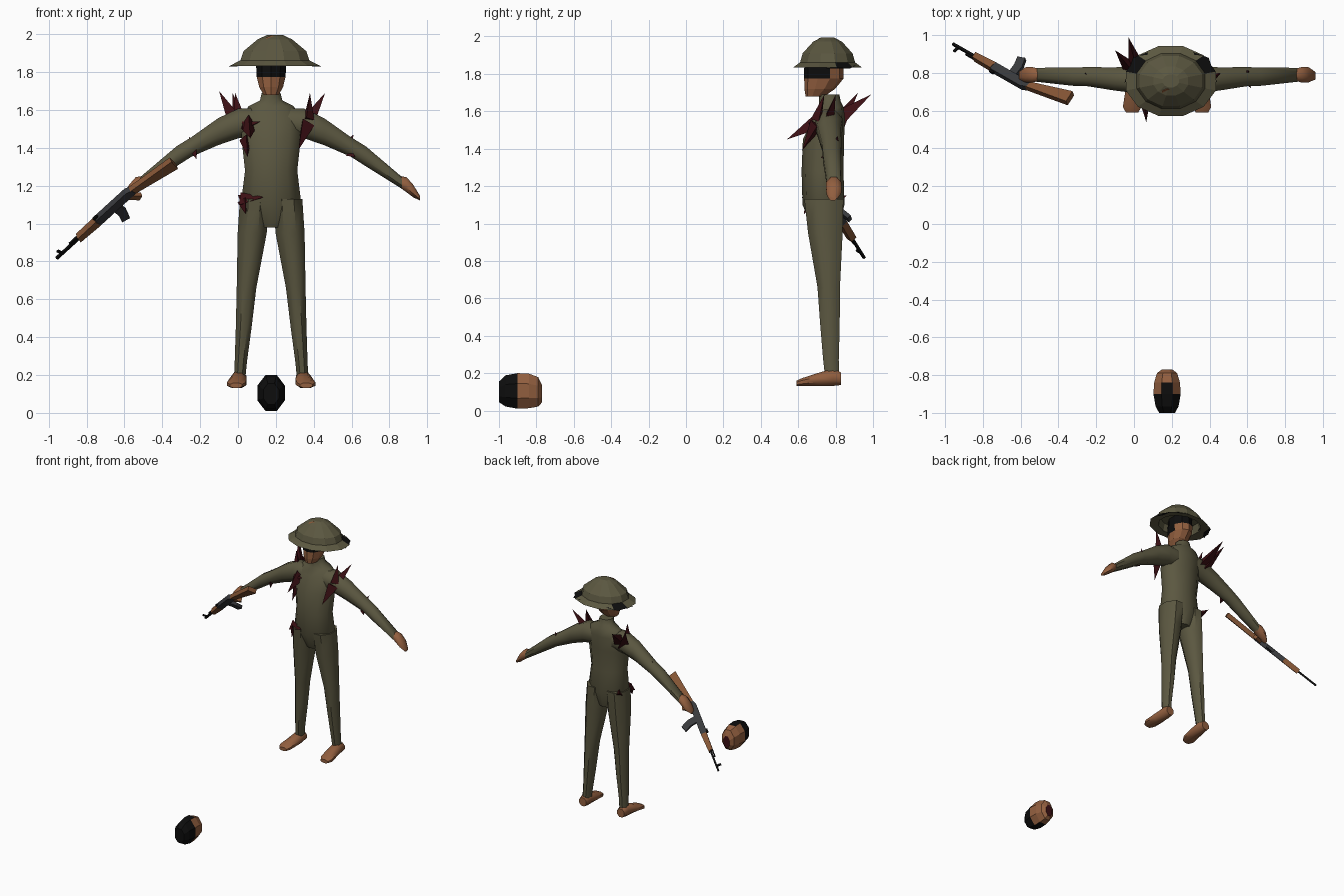
import bpy
import bmesh
import math
from mathutils import Vector, Matrix

default_cube = bpy.data.objects.get("Cube")
if default_cube:
    bpy.data.objects.remove(default_cube, do_unlink=True)


def make_material(name, red, green, blue):
    material = bpy.data.materials.new(name)
    material.use_nodes = True
    colour = (red, green, blue, 1)
    material.diffuse_color = colour
    material.node_tree.nodes["Principled BSDF"].inputs["Base Color"].default_value = colour
    return material


olive = make_material("olive cloth", .105, .096, .052)
skin = make_material("skin", .29, .115, .05)
wood = make_material("wood", .23, .09, .035)
black = make_material("black", .004, .004, .004)
steel = make_material("dark steel", .04, .042, .046)
blood = make_material("dark red", .045, .005, .007)

MIDDLE = .175
X, Y, Z = Vector((1, 0, 0)), Vector((0, 1, 0)), Vector((0, 0, 1))


def finish(name, bm, materials, rule=None, smooth=False):
    """Turn a bmesh into an object, choosing face materials by rule."""
    bmesh.ops.recalc_face_normals(bm, faces=bm.faces)
    bm.normal_update()
    if rule:
        for face in bm.faces:
            face.material_index = rule(face.calc_center_median(), face.normal)
    mesh = bpy.data.meshes.new(name)
    bm.to_mesh(mesh)
    bm.free()
    for material in materials:
        mesh.materials.append(material)
    part = bpy.data.objects.new(name, mesh)
    bpy.context.collection.objects.link(part)
    if smooth:
        bpy.ops.object.select_all(action="DESELECT")
        part.select_set(True)
        bpy.context.view_layer.objects.active = part
        bpy.ops.object.shade_smooth_by_angle(angle=math.radians(50))
    return part


def loft(name, rings, sides, axis_a, axis_b, materials, rule=None, smooth=False):
    """Skin elliptical rings given as (centre x, y, z, radius a, radius b)."""
    bm = bmesh.new()
    loops = []
    for x, y, z, ra, rb in rings:
        loop = []
        for i in range(sides):
            angle = math.tau * (i + .5) / sides
            offset = axis_a * (ra * math.cos(angle)) + axis_b * (rb * math.sin(angle))
            loop.append(bm.verts.new(Vector((x, y, z)) + offset))
        loops.append(loop)
    for low, high in zip(loops, loops[1:]):
        for i in range(sides):
            j = (i + 1) % sides
            bm.faces.new((low[i], low[j], high[j], high[i]))
    bm.faces.new(loops[0])
    bm.faces.new(loops[-1])
    return finish(name, bm, materials, rule, smooth)


# Torso with collar
torso = [(.98, .745, .07, .07), (1.1, .735, .168, .112), (1.28, .73, .145, .112),
         (1.45, .735, .165, .11), (1.56, .765, .165, .085), (1.62, .775, .125, .068),
         (1.65, .77, .062, .058), (1.69, .765, .052, .055)]
loft("torso", [(MIDDLE, y, z, a, b) for z, y, a, b in torso], 10, X, Y, [olive], smooth=True)

# Legs, feet, arms and hands on both sides
leg = [(.165, .78, .2, .033, .042), (.16, .775, .27, .035, .045), (.145, .77, .45, .045, .056),
       (.13, .763, .66, .056, .065), (.1, .745, .95, .083, .1), (.088, .737, 1.13, .083, .113)]
foot = [(.17, .83, .17, .034, .036), (.17, .785, .178, .042, .05),
        (.175, .7, .165, .05, .037), (.185, .62, .152, .053, .023), (.185, .59, .145, .035, .015)]
arm = [(.09, .765, 1.535, .075, .08), (.17, .765, 1.53, .078, .085),
       (.28, .768, 1.485, .066, .077), (.42, .78, 1.405, .055, .056),
       (.5, .78, 1.355, .052, .057), (.69, .79, 1.215, .04, .034)]
hand = [(.67, .79, 1.225, .032, .03), (.715, .79, 1.205, .045, .043),
        (.75, .79, 1.172, .043, .036), (.785, .785, 1.135, .022, .014)]
for side, sign in (("left", 1), ("right", -1)):
    for part, rings, a, b, material in (("leg", leg, X, Y, olive), ("foot", foot, X, Z, skin),
                                        ("arm", arm, Y, Z, olive), ("hand", hand, Y, Z, skin)):
        placed = [(MIDDLE + sign * x, *rest) for x, *rest in rings]
        loft(side + "_" + part, placed, 8, a, b, [material], smooth=True)

# Head with a dark band over the eyes and hair under the helmet
head = [(.69, 1.68, .042, .05), (.715, 1.72, .066, .082), (.737, 1.775, .08, .105),
        (.737, 1.828, .083, .105), (.737, 1.9, .08, .1)]
loft("head", [(MIDDLE, y, z, a, b) for y, z, a, b in head], 10, X, Y, [skin, black],
     lambda c, n: int(c.z > 1.83 or (c.z > 1.78 and c.y < .75)))

# Helmet: hollow underside, wide brim, faceted crown
helmet = [(1.9, .15, .13), (1.84, .17, .14), (1.833, .247, .192), (1.862, .188, .152),
          (1.91, .172, .138), (1.972, .095, .08), (1.995, .045, .035)]
loft("helmet", [(.195, .757, z, a, b) for z, a, b in helmet], 12, X, Y, [olive, black],
     lambda c, n: int(c.z < 1.85 and n.z > 0 and .05 < c.y - .757 < .1))

# Side flaps behind the brim
for side, sign in (("left", 1), ("right", -1)):
    bm = bmesh.new()
    corners = [(.245, .75, 1.83), (.2, .88, 1.83), (.12, .91, 1.845), (.16, .77, 1.85)]
    bm.faces.new([bm.verts.new((.195 + sign * x, y, z)) for x, y, z in corners])
    finish(side + "_brim_flap", bm, [black])

# Round badge on the helmet front
bm = bmesh.new()
tilt = Matrix.Translation((.177, .694, 1.968)) @ Matrix.Rotation(math.radians(42), 4, "X")
bmesh.ops.create_cone(bm, cap_ends=True, segments=6, radius1=.035, radius2=.033,
                      depth=.009, matrix=tilt)
finish("helmet_badge", bm, [wood])

# Second head lying on the ground, hair toward the front and neck toward the back
fallen = [(-1, .1, .045, .06), (-.965, .105, .066, .09), (-.9, .105, .078, .103),
          (-.84, .105, .074, .1), (-.79, .1, .058, .085), (-.77, .09, .03, .05)]


def fallen_colour(centre, normal):
    if normal.y > .95:
        return 2
    limit = -.86 if abs(normal.z) > .8 else -.92
    return int(centre.y < limit)


loft("fallen_head", [(MIDDLE, y, z, a, b) for y, z, a, b in fallen], 8, X, Z,
     [skin, black, blood], fallen_colour)

# Rifle frame: along points to the muzzle, down points to the magazine
grip_point = Vector((-.56, .725, 1.18))
along = Vector((-.395, .225, -.36)).normalized()
down = Vector((.58, .69, -.43))
down = (down - along * down.dot(along)).normalized()
across = along.cross(down)


def gun_part(name, outline, thickness, material):
    """Extrude a side outline, given as (along, down) points, across the rifle."""
    bm = bmesh.new()
    sides = []
    for shift in (-thickness / 2, thickness / 2):
        sides.append([bm.verts.new(grip_point + along * u + down * v + across * shift)
                      for u, v in outline])
    bm.faces.new(sides[0])
    bm.faces.new(sides[1])
    for i in range(len(outline)):
        j = (i + 1) % len(outline)
        bm.faces.new((sides[0][i], sides[0][j], sides[1][j], sides[1][i]))
    finish(name, bm, [material])


def bar(u1, u2, v1, v2):
    return [(u1, v1), (u2, v1), (u2, v2), (u1, v2)]


gun_part("rifle_stock", [(.02, -.015), (.02, .02), (-.25, .1), (-.27, .03)], .034, wood)
gun_part("rifle_grip", [(.03, .02), (.065, .02), (.03, .085), (0, .075)], .026, wood)
gun_part("rifle_receiver", [(0, -.01), (.03, -.024), (.26, -.024), (.28, -.01),
                            (.28, .024), (0, .024)], .036, steel)
gun_part("rifle_magazine", [(.115, .02), (.165, .02), (.175, .07), (.2, .12),
                            (.155, .135), (.125, .08)], .024, steel)
gun_part("rifle_handguard", [(.27, -.02), (.41, -.018), (.42, .016), (.27, .024)], .038, wood)
gun_part("rifle_barrel", bar(.41, .585, -.006, .008), .014, black)
gun_part("rifle_gas_tube", bar(.41, .47, -.018, -.008), .012, black)
gun_part("rifle_front_sight", bar(.535, .55, -.035, 0), .01, black)
gun_part("rifle_rear_sight", bar(.24, .27, -.035, -.02), .014, black)


# Torn dark red shards, each a three-sided spike
def spike(name, base, tip, radius):
    base, tip = Vector(base), Vector(tip)
    direction = tip - base
    turn = direction.to_track_quat("Z", "Y").to_matrix().to_4x4()
    bm = bmesh.new()
    bmesh.ops.create_cone(bm, cap_ends=True, segments=3, radius1=radius, radius2=0,
                          depth=direction.length,
                          matrix=Matrix.Translation((base + tip) / 2) @ turn)
    finish(name, bm, [blood])


shards = {
    "right_shoulder_back_shard": ((.02, .8, 1.54), (-.03, .99, 1.69), .055),
    "right_shoulder_outer_shard": ((0, .8, 1.52), (-.1, .92, 1.7), .05),
    "right_shoulder_top_shard": ((.02, .74, 1.5), (-.015, .77, 1.69), .05),
    "right_chest_shard": ((.055, .7, 1.53), (.065, .54, 1.45), .05),
    "right_chest_inner_shard": ((.03, .69, 1.51), (.12, .655, 1.54), .03),
    "right_armpit_shard": ((.04, .69, 1.45), (.05, .62, 1.35), .035),
    "left_shoulder_top_shard": ((.35, .74, 1.5), (.46, .8, 1.69), .05),
    "left_shoulder_front_shard": ((.37, .7, 1.55), (.38, .74, 1.69), .035),
    "left_chest_shard": ((.36, .7, 1.53), (.32, .62, 1.39), .045),
    "right_hip_shard": ((.02, .68, 1.12), (.135, .62, 1.14), .045),
    "right_hip_low_shard": ((.03, .67, 1.12), (.04, .63, 1.05), .035),
    "right_elbow_shard": ((-.22, .76, 1.38), (-.26, .8, 1.46), .03),
    "right_elbow_low_shard": ((-.23, .75, 1.39), (-.22, .73, 1.34), .025),
    "left_elbow_shard": ((.59, .76, 1.37), (.62, .72, 1.35), .025),
    "left_elbow_top_shard": ((.59, .8, 1.43), (.61, .81, 1.47), .018),
    "right_hip_back_shard": ((.04, .8, 1.12), (-.0, .86, 1.15), .03),
}
for shard_name, (start, end, size) in shards.items():
    spike(shard_name, start, end, size)
